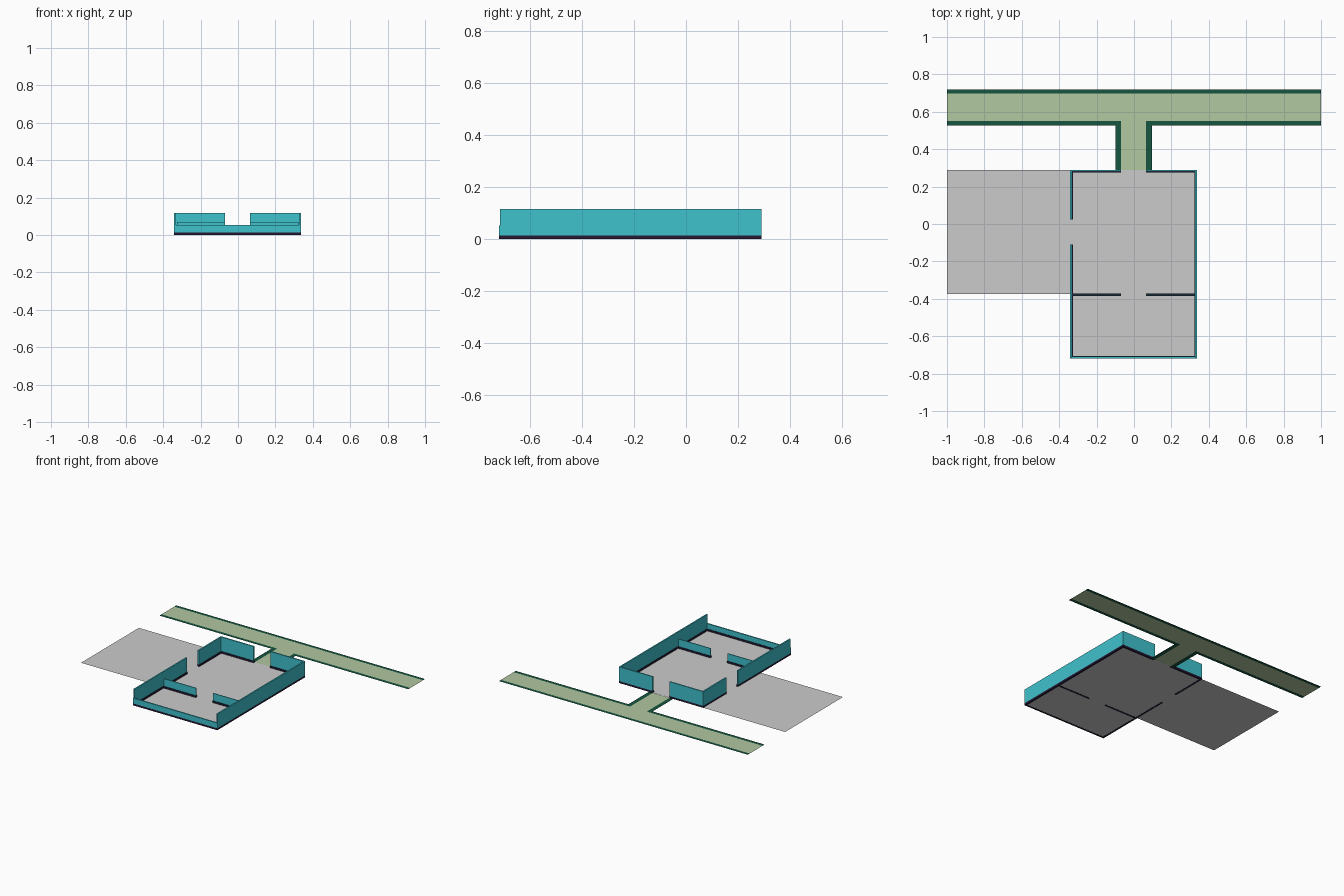
import bpy, bmesh

if "Cube" in bpy.data.objects:
    bpy.data.objects.remove(bpy.data.objects["Cube"])


def material(name, rgb):
    m = bpy.data.materials.new(name)
    m.diffuse_color = (*rgb, 1)
    m.use_nodes = True
    m.node_tree.nodes["Principled BSDF"].inputs["Base Color"].default_value = m.diffuse_color
    return m


TEAL = material("teal", (0.05, 0.54, 0.61))
DARK = material("dark_purple", (0.018, 0.010, 0.035))
GREEN = material("pale_green", (0.44, 0.58, 0.35))
EDGE = material("dark_green", (0.008, 0.09, 0.05))


def finish(name, bm, mat):
    mesh = bpy.data.meshes.new(name)
    bm.to_mesh(mesh)
    bm.free()
    obj = bpy.data.objects.new(name, mesh)
    bpy.context.collection.objects.link(obj)
    if mat:
        mesh.materials.append(mat)


def sheet(name, rects, mat=None, z=0.0):
    bm = bmesh.new()
    for x0, x1, y0, y1 in rects:
        bm.faces.new([bm.verts.new(p) for p in
                      ((x0, y0, z), (x1, y0, z), (x1, y1, z), (x0, y1, z))])
    finish(name, bm, mat)


def box(name, x0, x1, y0, y1, z0, z1, mat):
    bm = bmesh.new()
    bmesh.ops.create_cube(bm, size=1)
    for v in bm.verts:
        v.co = (x1 if v.co.x > 0 else x0, y1 if v.co.y > 0 else y0,
                z1 if v.co.z > 0 else z0)
    finish(name, bm, mat)


SKIRT = 0.014


def wall(name, x0, x1, y0, y1, top, trim):
    """Skirting on the full footprint; teal wall above, trimmed on its inner side.
    trim = insets (x0, x1, y0, y1)."""
    box(name + "_skirting", x0, x1, y0, y1, 0, SKIRT, DARK)
    box(name, x0 + trim[0], x1 - trim[1], y0 + trim[2], y1 - trim[3],
        SKIRT, top, TEAL)


# Room and terrace floors
L, R, F, B = -0.341, 0.337, -0.719, 0.290
DL, DR = -0.07, 0.065            # door opening
sheet("room_floor", [(L + 0.002, R - 0.002, F + 0.002, B)], z=0.001)
sheet("terrace_floor", [(-1, L + 0.002, -0.374, B)], z=0.001)

# Tall outer walls, with door gaps at the back and left
H, T, S = 0.117, 0.014, 0.004
wall("right_wall", R - T, R, F + S, B, H, (S, 0, 0, 0))
wall("left_wall_front", L, L + T, F + S, -0.11, H, (0, S, 0, 0))
wall("left_wall_back", L, L + T, 0.024, B, H, (0, S, 0, 0))
wall("back_wall_left", L + T, DL, B - T, B, H, (-S, 0, S, 0))
wall("back_wall_right", DR, R - T, B - T, B, H, (0, -S, S, 0))

# Low front wall and low divider
wall("front_wall", L, R, F, F + T, 0.052, (0, 0, 0, S))
for side, x0, x1 in (("left", L + T, DL), ("right", DR, R - T)):
    wall("divider_" + side, x0, x1, -0.386, -0.372, 0.068, (0, 0, S, S))

# Garden path, T shaped, with dark green edging
PL, PR = -0.10, 0.095
sheet("path", [(-1, 1, 0.55, 0.697), (DL, DR, B, 0.55)], GREEN)
sheet("path_edging", [(-1, 1, 0.697, 0.72),
                      (-1, PL, 0.526, 0.55), (PR, 1, 0.526, 0.55),
                      (PL, DL, B, 0.55), (DR, PR, B, 0.55)], EDGE)
